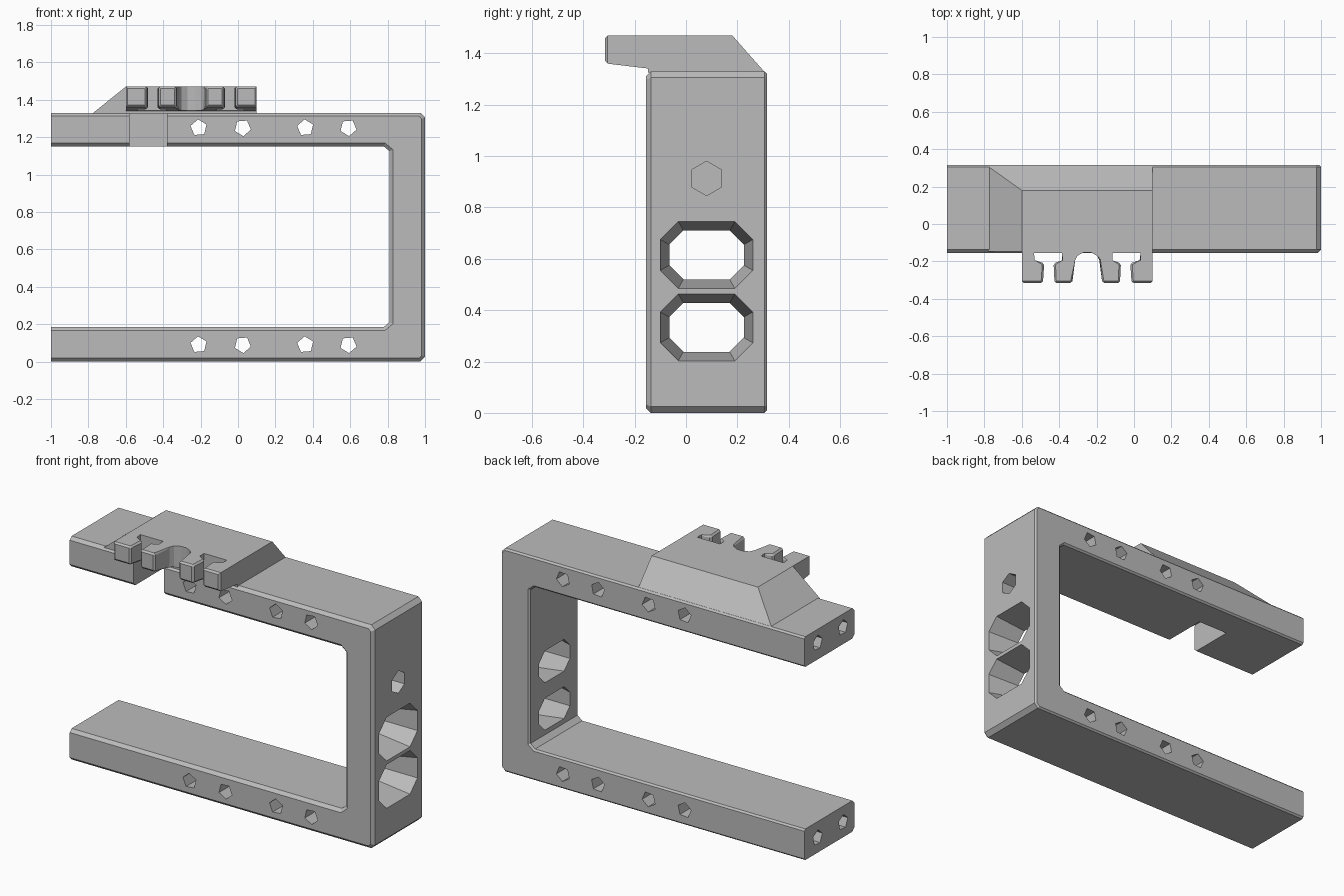
import bpy
import bmesh
from math import cos, sin, pi
from mathutils import Vector

cube = bpy.data.objects.get("Cube")
if cube:
    bpy.data.objects.remove(cube)

# Single matte grey
grey = bpy.data.materials.new("plain_grey")
grey.use_nodes = True
grey.diffuse_color = (0.5, 0.5, 0.5, 1)
bsdf = next(n for n in grey.node_tree.nodes if n.type == 'BSDF_PRINCIPLED')
bsdf.inputs["Base Color"].default_value = (0.5, 0.5, 0.5, 1)

FRONT, BACK = -0.155, 0.315
TOP = 1.47


def place(axis, u, v, d):
    """Map a 2D profile point and a depth to 3D."""
    return Vector({'x': (d, u, v), 'y': (u, d, v), 'z': (u, v, d)}[axis])


def loft(bm, axis, ring_a, a, ring_b, b):
    """Closed solid between two matching profiles at depths a and b."""
    va = [bm.verts.new(place(axis, u, v, a)) for u, v in ring_a]
    vb = [bm.verts.new(place(axis, u, v, b)) for u, v in ring_b]
    faces = [bm.faces.new(va), bm.faces.new(vb)]
    for i in range(len(va)):
        j = (i + 1) % len(va)
        faces.append(bm.faces.new((va[i], va[j], vb[j], vb[i])))
    bmesh.ops.recalc_face_normals(bm, faces=faces)


def polygon(u, v, r, sides, turn=0.0):
    return [(u + r * cos(turn + 2 * pi * i / sides),
             v + r * sin(turn + 2 * pi * i / sides)) for i in range(sides)]


def octagon(u, v, w, h, c):
    """Rectangle with half sizes w, h and corners cut by c."""
    return [(u - w, v - h + c), (u - w + c, v - h), (u + w - c, v - h), (u + w, v - h + c),
            (u + w, v + h - c), (u + w - c, v + h), (u - w + c, v + h), (u - w, v + h - c)]


def chamfer(bm, width, rule):
    edges = [e for e in bm.edges if all(rule(v.co) for v in e.verts)]
    bmesh.ops.bevel(bm, geom=edges, offset=width, segments=1, affect='EDGES')


def finish(bm, name):
    mesh = bpy.data.meshes.new(name)
    bm.to_mesh(mesh)
    bm.free()
    mesh.materials.append(grey)
    obj = bpy.data.objects.new(name, mesh)
    bpy.context.scene.collection.objects.link(obj)
    return obj


# C-shaped frame with chamfered corners
bm = bmesh.new()
profile = [(-1, 0), (0.975, 0), (1, 0.025), (1, 1.305), (0.975, 1.33), (-1, 1.33),
           (-1, 1.15), (0.78, 1.15), (0.81, 1.125),
           (0.81, 0.21), (0.78, 0.185), (-1, 0.185)]
loft(bm, 'y', profile, FRONT, profile, BACK)


def not_end(e):
    return any(v.co.x > -0.99 for v in e.verts)


for side, width in ((FRONT, 0.018), (BACK, 0.01)):
    rim = [e for e in bm.edges if not_end(e)
           and all(abs(v.co.y - side) < 0.001 for v in e.verts)]
    bmesh.ops.bevel(bm, geom=rim, offset=width, segments=1, affect='EDGES')
frame = finish(bm, "frame")

# Cutter holding every hole of the frame
bm = bmesh.new()
for z in (0.09, 1.25):
    # Cross holes through the arms
    for i, x in enumerate((-0.21, 0.025, 0.36, 0.59)):
        ring = polygon(x, z, 0.045, 5, 0.4 + i * pi)
        loft(bm, 'y', ring, -0.5, ring, 0.5)
    # Blind holes in the arm ends
    for y in (-0.05, 0.19):
        ring = polygon(y, z, 0.045, 5, 0.4)
        loft(bm, 'x', ring, -1.1, ring, -0.78)
# Blind hexagon socket in the upright
ring = polygon(0.08, 0.913, 0.067, 6, pi / 2)
loft(bm, 'x', ring, 0.9, ring, 1.1)
# Tapered windows through the upright
for z in (0.615, 0.333):
    loft(bm, 'x', octagon(0.08, z, 0.145, 0.095, 0.055), 0.81,
         octagon(0.08, z, 0.18, 0.13, 0.07), 1.0)
    # Straight overshoot on both sides keeps the cut clean
    for half, a, b in (((0.145, 0.095, 0.055), 0.75, 0.82), ((0.18, 0.13, 0.07), 0.9999, 1.1)):
        ring = octagon(0.08, z, *half)
        loft(bm, 'x', ring, a, ring, b)
# Notch under the clip
ring = [(-0.58, -0.3), (-0.38, -0.3), (-0.38, 0.13), (-0.58, 0.13)]
loft(bm, 'z', ring, 1.0, ring, 1.4)
cutter = finish(bm, "hole_cutter")
cutter.hide_render = True

cut = frame.modifiers.new("holes", 'BOOLEAN')
cut.operation = 'DIFFERENCE'
cut.solver = 'EXACT'
cut.use_self = True
cut.object = cutter
bpy.context.view_layer.objects.active = frame
bpy.ops.object.modifier_apply(modifier=cut.name)
bpy.data.objects.remove(cutter)

# Raised block with sloped back and side
bm = bmesh.new()
base = [(-0.78, -0.148), (0.1, -0.148), (0.1, 0.308), (-0.78, 0.308)]
crown = [(-0.6, -0.148), (0.1, -0.148), (0.1, 0.18), (-0.6, 0.18)]
loft(bm, 'z', base, 1.325, crown, TOP)
finish(bm, "raised_block")

# Comb of four prongs with two keyhole slots and a round middle notch
half = [(-0.6, -0.14), (-0.6, -0.315), (-0.487, -0.315), (-0.48, -0.21), (-0.53, -0.195),
        (-0.535, -0.155), (-0.385, -0.155), (-0.385, -0.195), (-0.43, -0.21),
        (-0.425, -0.315), (-0.33, -0.315), (-0.318, -0.2), (-0.303, -0.17), (-0.27, -0.152)]
ring = half + [(-0.5 - x, y) for x, y in reversed(half)]
bm = bmesh.new()
loft(bm, 'z', ring, 1.34, ring, TOP)
chamfer(bm, 0.01, lambda p: p.y < -0.19)
# Underside rises toward the tips
for v in bm.verts:
    if v.co.z < 1.4:
        v.co.z += 0.12 * (-0.14 - v.co.y)
finish(bm, "prong_comb")
